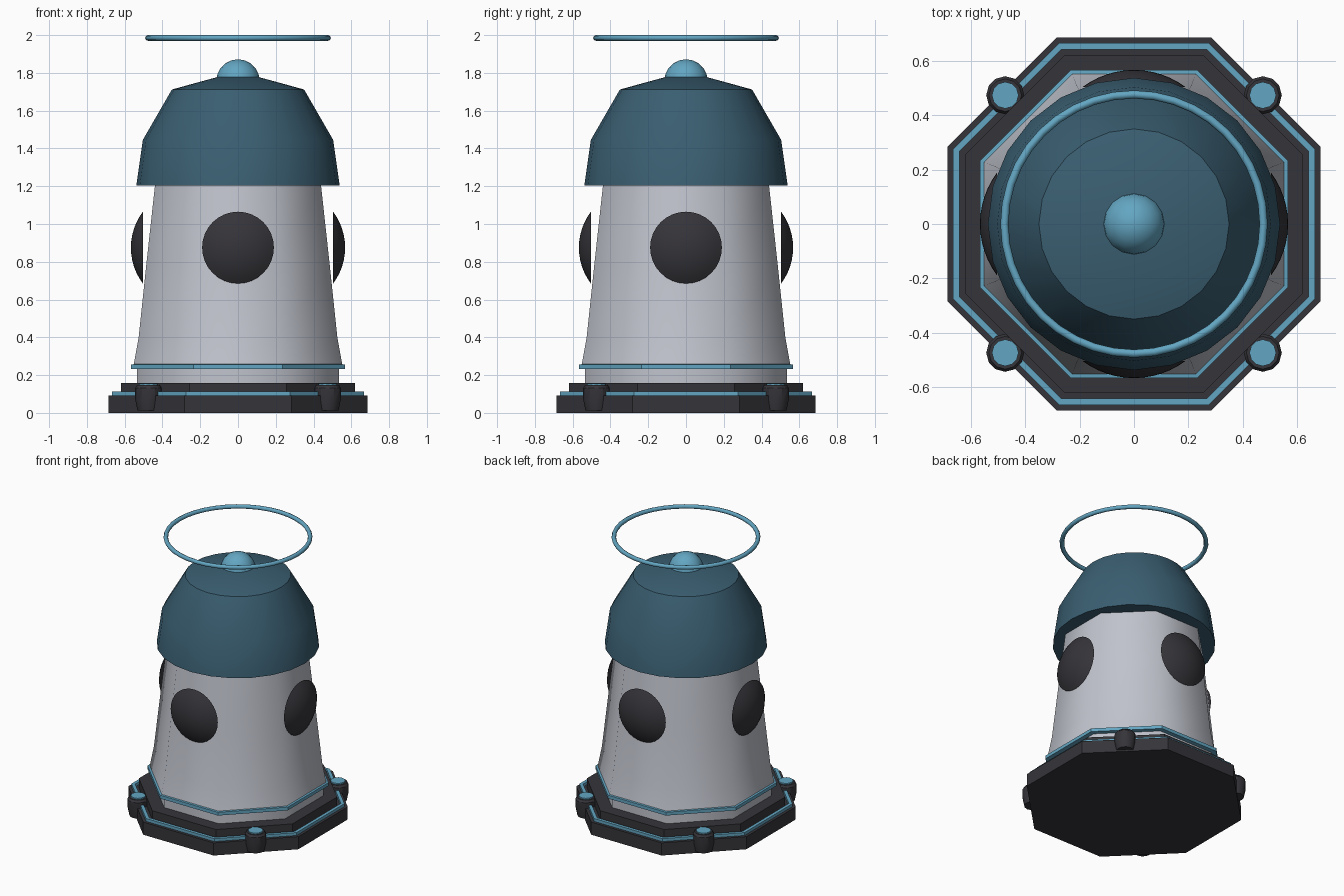
import bpy, bmesh, math
from mathutils import Matrix

if "Cube" in bpy.data.objects:
    bpy.data.objects.remove(bpy.data.objects["Cube"])


def material(name, rgb):
    m = bpy.data.materials.new(name)
    m.diffuse_color = (*rgb, 1)
    m.use_nodes = True
    m.node_tree.nodes["Principled BSDF"].inputs["Base Color"].default_value = m.diffuse_color
    return m


GREY = material("light grey", (0.53, 0.55, 0.61))
DARK = material("charcoal", (0.036, 0.034, 0.041))
NAVY = material("deep blue", (0.042, 0.112, 0.165))
SKY = material("sky blue", (0.125, 0.38, 0.54))


def lathe(name, profile, sides, mat, closed=False, smooth=30, matrix=Matrix()):
    """Spin (radius, height) points about z; eight sides use the apothem as radius."""
    octagon = sides == 8
    k = 1 / math.cos(math.pi / 8) if octagon else 1
    off = math.pi / 8 if octagon else 0
    bm = bmesh.new()
    rows = []
    for r, z in profile:
        rows.append([bm.verts.new((r * k * math.cos(off + 2 * math.pi * i / sides),
                                   r * k * math.sin(off + 2 * math.pi * i / sides), z))
                     for i in range(sides)])
    n = len(rows)
    for j in range(n if closed else n - 1):
        a, b = rows[j], rows[(j + 1) % n]
        for i in range(sides):
            i2 = (i + 1) % sides
            bm.faces.new((a[i], a[i2], b[i2], b[i]))
    if not closed:
        for row, (r, z) in zip((rows[0], rows[-1]), (profile[0], profile[-1])):
            if r > 0:
                bm.faces.new(row)
    bmesh.ops.remove_doubles(bm, verts=bm.verts, dist=1e-5)
    bmesh.ops.recalc_face_normals(bm, faces=bm.faces)
    for f in bm.faces:
        f.smooth = True
    for e in bm.edges:
        e.smooth = e.calc_face_angle(0) < math.radians(smooth)
    me = bpy.data.meshes.new(name)
    bm.to_mesh(me)
    bm.free()
    me.materials.append(mat)
    ob = bpy.data.objects.new(name, me)
    ob.matrix_world = matrix
    bpy.context.collection.objects.link(ob)
    return ob


# Octagonal two-step base with inlaid trim
lathe("base_plate", [(0.686, 0), (0.686, 0.092)], 8, DARK)
lathe("base_step", [(0.62, 0.08), (0.62, 0.157)], 8, DARK)
lathe("base_trim", [(0.666, 0.085), (0.666, 0.113), (0.643, 0.113), (0.643, 0.085)],
      8, SKY, closed=True)

# Tapered eight-sided body with soft corners, and its lower band
lathe("body", [(0.534, 0.12), (0.534, 0.235), (0.554, 0.245), (0.526, 0.40),
               (0.486, 0.78), (0.439, 1.21)], 8, GREY, smooth=50)
lathe("body_band", [(0.566, 0.232), (0.566, 0.256), (0.55, 0.258), (0.53, 0.232)],
      8, SKY, closed=True)

# Domed roof with closed underside, knob and floating ring
lathe("roof", [(0, 1.205), (0.538, 1.205), (0.504, 1.445), (0.35, 1.712), (0.0, 1.808)],
      24, NAVY)
knob = [(0.115 * math.sin(math.pi * t / 10), 1.757 - 0.115 * math.cos(math.pi * t / 10))
        for t in range(11)]
lathe("roof_knob", knob, 16, SKY)
ring = [(0.477 + 0.015 * math.cos(math.pi * t / 4), 1.985 + 0.015 * math.sin(math.pi * t / 4))
        for t in range(8)]
lathe("floating_ring", ring, 40, SKY, closed=True, smooth=50)

# Four bulging round windows: shallow spherical caps with flat backs
R, half = 0.318, math.asin(0.19 / 0.318)
cap = [(R * math.sin(half * (1 - t / 6)), R * (math.cos(half * (1 - t / 6)) - math.cos(half)))
       for t in range(7)]
for i, side in enumerate(("right", "back", "left", "front")):
    m = (Matrix.Rotation(i * math.pi / 2, 4, 'Z') @ Matrix.Translation((0.504, 0, 0.875))
         @ Matrix.Rotation(math.pi / 2, 4, 'Y'))
    lathe("window_" + side, cap, 32, DARK, matrix=m)

# Corner bolts with coloured caps
for sx in (-1, 1):
    for sy in (-1, 1):
        m = Matrix.Translation((sx * 0.474, sy * 0.474, 0))
        tag = ("left" if sx < 0 else "right") + ("_front" if sy < 0 else "_back")
        lathe("bolt_" + tag, [(0.058, 0.012), (0.070, 0.07), (0.070, 0.132), (0.060, 0.147)],
              12, DARK, matrix=m)
        lathe("bolt_cap_" + tag, [(0.049, 0.14), (0.049, 0.156)], 12, SKY, matrix=m)
